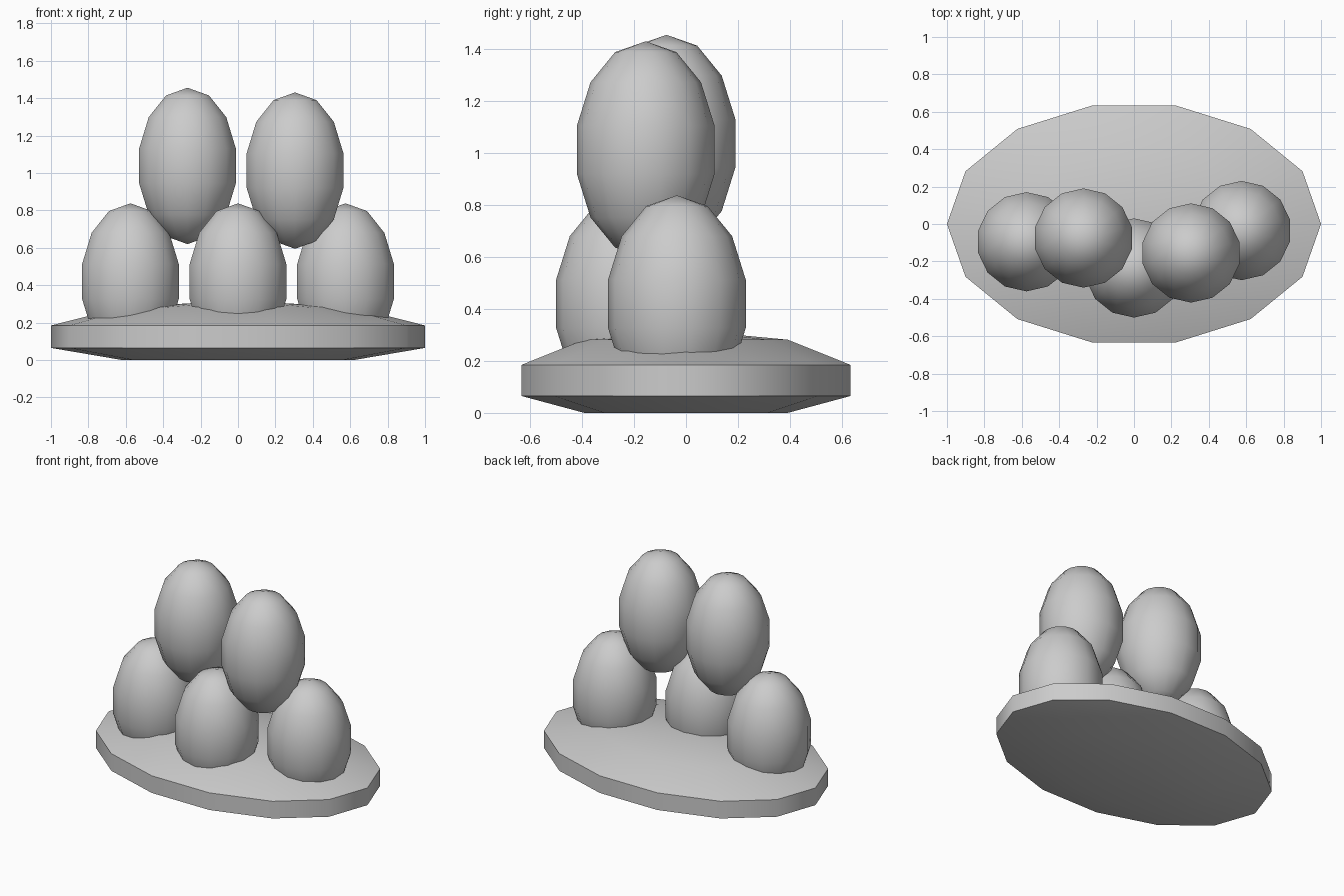
import bpy
import bmesh
import math
from mathutils import Matrix

if "Cube" in bpy.data.objects:
    bpy.data.objects.remove(bpy.data.objects["Cube"], do_unlink=True)

# One plain colour for everything
GREY = (0.6, 0.6, 0.6, 1.0)
grey = bpy.data.materials.new("light_grey")
grey.use_nodes = True
grey.diffuse_color = GREY
grey.node_tree.nodes["Principled BSDF"].inputs["Base Color"].default_value = GREY

SIDES = 14


def ellipsoid(name, centre, radii, rings, turn=0.0, floor=None):
    """Smooth low-poly ellipsoid with a vertex at the given turn from +x."""
    bm = bmesh.new()
    bmesh.ops.create_uvsphere(bm, u_segments=SIDES, v_segments=rings, radius=1)
    # Align a column of vertices with the chosen direction
    v = max(bm.verts, key=lambda p: p.co.xy.length)
    angle = turn - math.atan2(v.co.y, v.co.x)
    matrix = (Matrix.Translation(centre) @ Matrix.Diagonal((*radii, 1))
              @ Matrix.Rotation(angle, 4, 'Z'))
    bmesh.ops.transform(bm, matrix=matrix, verts=bm.verts)
    # Press the underside flat
    if floor is not None:
        for p in bm.verts:
            p.co.z = max(p.co.z, floor)
    mesh = bpy.data.meshes.new(name)
    bm.to_mesh(mesh)
    bm.free()
    mesh.materials.append(grey)
    obj = bpy.data.objects.new(name, mesh)
    bpy.context.collection.objects.link(obj)
    bpy.ops.object.select_all(action='DESELECT')
    obj.select_set(True)
    bpy.context.view_layer.objects.active = obj
    bpy.ops.object.shade_smooth_by_angle(angle=math.radians(42))
    return obj


# Oval base: a squashed sphere with a straight rim and flat underside
belt = math.cos(math.radians(18))
ellipsoid("base", (0, 0, 0.125), (1 / belt, 0.65 / belt, 0.194), 5, floor=0)

# Three eggs standing on the base, two stacked above them
EGG = (0.272, 0.272, 0.418)
eggs = {
    "lower_egg_right": (-0.575, -0.095, 0.42),
    "lower_egg_middle": (0, -0.235, 0.42),
    "lower_egg_left": (0.575, -0.035, 0.42),
    "upper_egg_right": (-0.27, -0.075, 1.038),
    "upper_egg_left": (0.305, -0.155, 1.013),
}
for name, centre in eggs.items():
    ellipsoid(name, centre, EGG, 7, turn=math.pi / 2)
